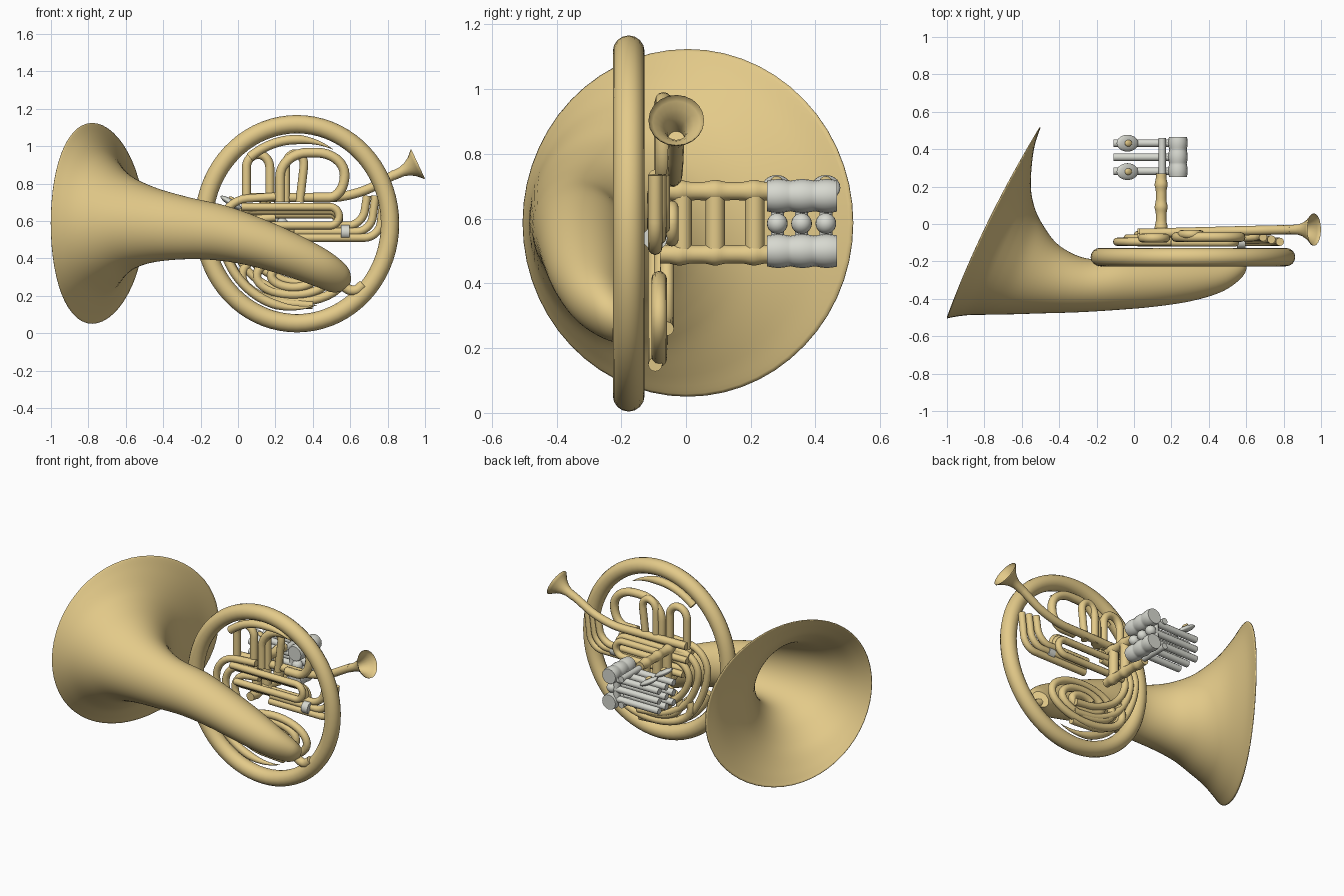
import bpy, bmesh, math
from mathutils import Matrix, Vector

cube = bpy.data.objects.get("Cube")
if cube:
    bpy.data.objects.remove(cube, do_unlink=True)


def material(name, colour):
    mat = bpy.data.materials.new(name)
    mat.use_nodes = True
    mat.diffuse_color = colour
    mat.node_tree.nodes["Principled BSDF"].inputs["Base Color"].default_value = colour
    return mat


brass = material("brass", (.77, .59, .25, 1))
silver = material("silver", (.68, .69, .63, 1))


def finish(obj, mat):
    obj.data.materials.clear()
    obj.data.materials.append(mat)
    bpy.ops.object.select_all(action='DESELECT')
    obj.select_set(True)
    bpy.context.view_layer.objects.active = obj
    if obj.type == 'CURVE':
        bpy.ops.object.convert(target='MESH')
    bpy.ops.object.shade_smooth_by_angle(angle=math.radians(50))
    return bpy.context.object


def tube(name, points, radius, mat=brass, radii=None, closed=False, sides=4, caps=True):
    """Round tube along a path, with optional radius factors."""
    curve = bpy.data.curves.new(name, 'CURVE')
    curve.dimensions = '3D'
    curve.bevel_depth = radius
    curve.bevel_resolution = sides
    curve.use_fill_caps = caps
    spline = curve.splines.new('POLY')
    spline.points.add(len(points) - 1)
    for i, p in enumerate(points):
        spline.points[i].co = (*p, 1)
        spline.points[i].radius = radii[i] if radii else 1
    spline.use_cyclic_u = closed
    obj = bpy.data.objects.new(name, curve)
    bpy.context.collection.objects.link(obj)
    return finish(obj, mat)


def rounded(corners, bend, steps=8):
    """Round every inner corner of a path."""
    pts = [Vector(c) for c in corners]
    path = [pts[0]]
    for a, b, c in zip(pts, pts[1:], pts[2:]):
        start = b + (a - b).normalized() * min(bend, (a - b).length * .49)
        end = b + (c - b).normalized() * min(bend, (c - b).length * .49)
        for k in range(steps + 1):
            t = k / steps
            # weight the middle so the bend is close to a circle
            w = ((1 - t) ** 2, 1.41 * t * (1 - t), t ** 2)
            path.append((start * w[0] + b * w[1] + end * w[2]) / sum(w))
    return path + [pts[-1]]


def pipe(name, depth, corners, radius=.023, bend=.1):
    """Bent tube lying in an upright plane at the given depth."""
    return tube(name, rounded([(x, depth, z) for x, z in corners], bend), radius)


def arc(centre, width, height, start, end, steps):
    """Points on an upright elliptic arc, angles in degrees."""
    result = []
    for k in range(steps + 1):
        a = math.radians(start + (end - start) * k / steps)
        result.append(centre + Vector((width * math.cos(a), 0, height * math.sin(a))))
    return result


def ball(name, place, size, mat, tilt=0):
    bm = bmesh.new()
    bmesh.ops.create_uvsphere(bm, u_segments=20, v_segments=12, radius=1)
    bmesh.ops.scale(bm, vec=size, verts=bm.verts)
    bmesh.ops.transform(bm, verts=bm.verts,
                        matrix=Matrix.Translation(place) @ Matrix.Rotation(math.radians(tilt), 4, 'Y'))
    mesh = bpy.data.meshes.new(name)
    bm.to_mesh(mesh)
    bm.free()
    obj = bpy.data.objects.new(name, mesh)
    bpy.context.collection.objects.link(obj)
    return finish(obj, mat)


def spline_point(rows, t):
    """Smooth interpolation through rows of numbers."""
    i = min(int(t), len(rows) - 2)
    f = t - i
    p, q, r, s = (rows[max(0, min(len(rows) - 1, i + k))] for k in (-1, 0, 1, 2))
    return [.5 * (2 * b + (c - a) * f + (2 * a - 5 * b + 4 * c - d) * f * f
            + (3 * b - a - 3 * c + d) * f ** 3) for a, b, c, d in zip(p, q, r, s)]


# Bell: front edge x, y; back edge x, y; middle height, half height, lean
bell_rows = [
    (-1, -.505, -.5, .515, .587, .537, 0),
    (-.95, -.495, -.535, .4, .587, .475, 0),
    (-.88, -.487, -.552, .22, .587, .385, 0),
    (-.78, -.485, -.535, .1, .587, .315, 0),
    (-.66, -.483, -.49, 0, .587, .25, 0),
    (-.5, -.478, -.4, -.115, .577, .2, .05),
    (-.3, -.472, -.25, -.185, .56, .166, .1),
    (-.1, -.46, -.08, -.175, .535, .148, .2),
    (.1, -.443, .1, -.18, .485, .13, .3),
    (.3, -.413, .28, -.18, .415, .115, .4),
    (.47, -.36, .42, -.18, .345, .1, .45),
    (.575, -.28, .49, -.16, .292, .08, .45),
    (.6, -.21, .53, -.15, .268, .05, .4)]
bm = bmesh.new()
loops = []
sides = 56
steps = 5
for k in range((len(bell_rows) - 1) * steps + 1):
    fx, fy, bx, by, z, h, lean = spline_point(bell_rows, k / steps)
    middle = Vector(((fx + bx) / 2, (fy + by) / 2, z))
    across = Vector(((bx - fx) / 2, (by - fy) / 2, 0))
    upward = Vector((math.sin(lean), 0, math.cos(lean))) * h
    # the flare sweeps outward at its top and bottom
    sweep = Vector((-.03 * max(0, 1 - k / 12), 0, 0))
    loops.append([bm.verts.new(middle + across * math.cos(a) + upward * math.sin(a)
                               + sweep * math.sin(a) ** 2)
                  for a in (math.tau * j / sides for j in range(sides))])
for one, two in zip(loops, loops[1:]):
    for j in range(sides):
        n = (j + 1) % sides
        bm.faces.new((one[j], one[n], two[n], two[j]))
bm.faces.new(loops[-1])
bmesh.ops.recalc_face_normals(bm, faces=bm.faces)
mesh = bpy.data.meshes.new("bell")
bm.to_mesh(mesh)
bm.free()
bell = bpy.data.objects.new("bell", mesh)
bpy.context.collection.objects.link(bell)
finish(bell, brass)
shell = bell.modifiers.new("thickness", 'SOLIDIFY')
shell.thickness = .006

# Main ring, with tapered crescents tucked inside it
hub = Vector((.315, -.177, .585))
tube("main_ring", arc(hub, .498, .532, 0, 360, 72)[:-1], .049, closed=True, sides=6)
for name, start, end in (("upper_crescent", 128, 62), ("lower_crescent", 205, 285)):
    path = arc(hub + Vector((0, .01, 0)), .41, .45, start, end, 24)
    taper = [min(1, (24 - k) / 10 + .05) for k in range(25)]
    tube(name, path, .025, radii=taper)
pipe("bell_joint", -.2, [(.55, .26), (.62, .215), (.67, .26)], .027, .04)

# Mouthpipe and open mouthpiece
lead = [(.03, -.05, .725), (.62, -.035, .725), (.84, -.03, .85)]
tube("mouthpipe", rounded(lead, .13), .025)
axis = Vector((.9, 0, .42)).normalized()
base = Vector((.83, -.03, .842))
cup = [(0, .025), (.05, .027), (.08, .036), (.11, .054), (.13, .073), (.142, .086), (.147, .086)]
tube("mouthpiece", [base + axis * d for d, r in cup], 1, radii=[r for d, r in cup],
     sides=8, caps=False)

# Upper slide loops
pipe("left_slide", -.075, [(.045, .7), (.045, .955), (.17, .955), (.17, .7)], .024, .07)
pipe("wide_slide", -.07, [(.225, .7), (.225, .965), (.57, .965), (.57, .725), (.4, .725)], .026, .15)
pipe("inner_slide", -.055, [(.255, .7), (.255, .96), (.36, .96), (.33, .7)], .023, .07)

# Middle runs with a return bend on the right
for i in range(3):
    pipe("middle_run", -.1 + .028 * i,
         [(.02, .675 - .02 * i), (.54, .675 - .02 * i), (.54, .575 - .02 * i), (.05, .575 - .02 * i)],
         .021, .05)

# Nested tuning slides on the right
for i in range(3):
    x, z = .77 - .045 * i, .51 + .032 * i
    pipe("tuning_slide", -.095 + .012 * i, [(x + .01, .735), (x - .015, z), (.3, z)], .022, .08)
tube("slide_collar", [(.55, -.095, .54), (.595, -.095, .54)], .038, silver)

# Lower coil
coil = []
for k in range(109):
    a = math.radians(150 + k * 10)
    shrink = 1 - k / 135
    coil.append((.31 + .295 * shrink * math.cos(a), -.083, .3 + .147 * shrink * math.sin(a)))
tube("lower_coil", coil, .024)

# Sweeping tubes on the left
for i in range(3):
    s = .055 * i
    pipe("left_sweep", -.095 + .018 * i,
         [(.2, .73 - s), (-.095 + s, .71 - s), (-.085 + s, .42), (.1 + s, .17 + s), (.4, .15 + s)],
         .022, .16)

# Ladder linking the tubing to the valves
for z in (.685, .49):
    ys = [-.08 + .01 * k for k in range(36)]
    bulge = [1 + .25 * max(math.exp(-((y - c) / .022) ** 2) for c in (-.02, .09, .21)) for y in ys]
    tube("ladder_rail", [(.145, y, z) for y in ys], .028, radii=bulge)
for y in (-.012, .09, .212):
    tube("ladder_rung", [(.145, y, .49), (.145, y, .685)], .03)

# Valve block
for z in (.67, .5):
    ys = [.25 + .006 * k for k in range(37)]
    swell = [.9 + .1 * abs(math.cos((y - .285) / .075 * math.pi)) for y in ys]
    tube("valve_bar", [(.235, y, z) for y in ys], .052, silver, swell, sides=6)
    tube("valve_brace", [(.15, y, z) for y in (.26, .46)], .02, silver)
for y in (.282, .357, .432):
    ball("valve_ball", (.235, y, .585), (.034, .032, .032), silver)
    tube("valve_post", [(.2, y, .5), (.2, y, .67)], .02, silver)
    for z in (.65, .585, .52):
        tube("valve_rod", [(-.11, y, z), (.24, y, z)], .021, silver)

# Tilted finger keys with a small brass button
for y in (.28, .432):
    ball("finger_key", (-.035, y, .696), (.068, .045, .018), silver, tilt=32)
    ball("key_button", (-.03, y, .717), (.022, .018, .01), brass, tilt=32)
